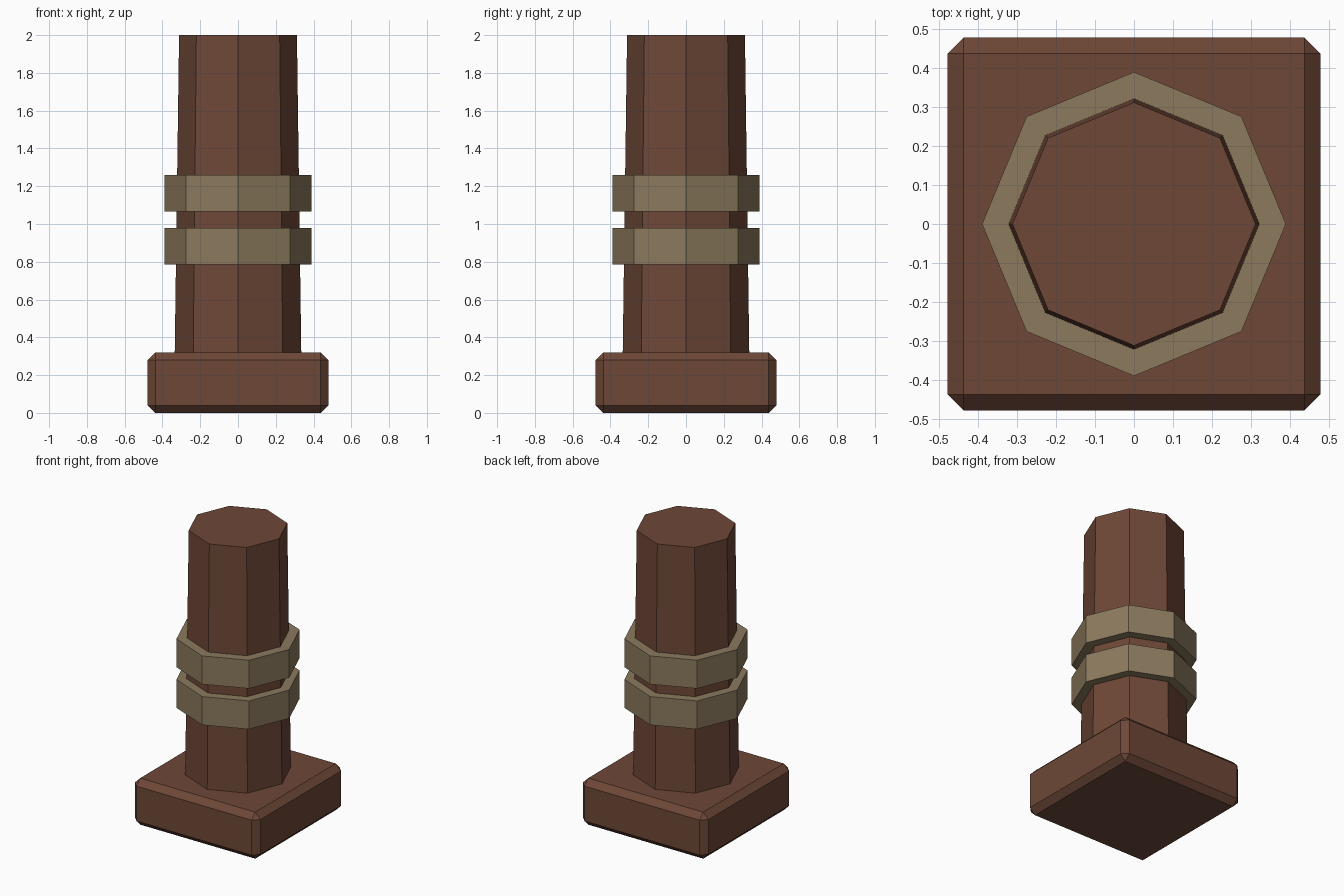
import bpy
import math

if "Cube" in bpy.data.objects:
    bpy.data.objects.remove(bpy.data.objects["Cube"])


def material(name, rgb):
    mat = bpy.data.materials.new(name)
    mat.diffuse_color = (*rgb, 1.0)
    mat.use_nodes = True
    mat.node_tree.nodes["Principled BSDF"].inputs["Base Color"].default_value = mat.diffuse_color
    return mat


brown = material("brown wood", (0.155, 0.064, 0.038))
tan = material("tan rope", (0.260, 0.195, 0.110))


def octagon(name, bottom_r, top_r, z0, z1, mat):
    """Tapered eight-sided part with corners on the x and y axes."""
    bpy.ops.mesh.primitive_cone_add(vertices=8, radius1=bottom_r, radius2=top_r,
                                    depth=z1 - z0, location=(0, 0, (z0 + z1) / 2))
    obj = bpy.context.object
    obj.name = name
    obj.data.materials.append(mat)
    return obj


# Square base with chamfered edges
bpy.ops.mesh.primitive_cube_add(size=1, location=(0, 0, 0.16))
base = bpy.context.object
base.name = "base"
base.scale = (0.956, 0.956, 0.32)
bpy.ops.object.transform_apply(location=False, rotation=False, scale=True)
base.data.materials.append(brown)
bevel = base.modifiers.new("chamfer", 'BEVEL')
bevel.width = 0.04
bevel.segments = 1
bevel.limit_method = 'ANGLE'
bevel.angle_limit = math.radians(30)

# Tapered post
octagon("post", 0.335, 0.312, 0.32, 2.0, brown)

# Two bands around the post
for name, z0 in (("lower_band", 0.785), ("upper_band", 1.065)):
    octagon(name, 0.39, 0.39, z0, z0 + 0.195, tan)
